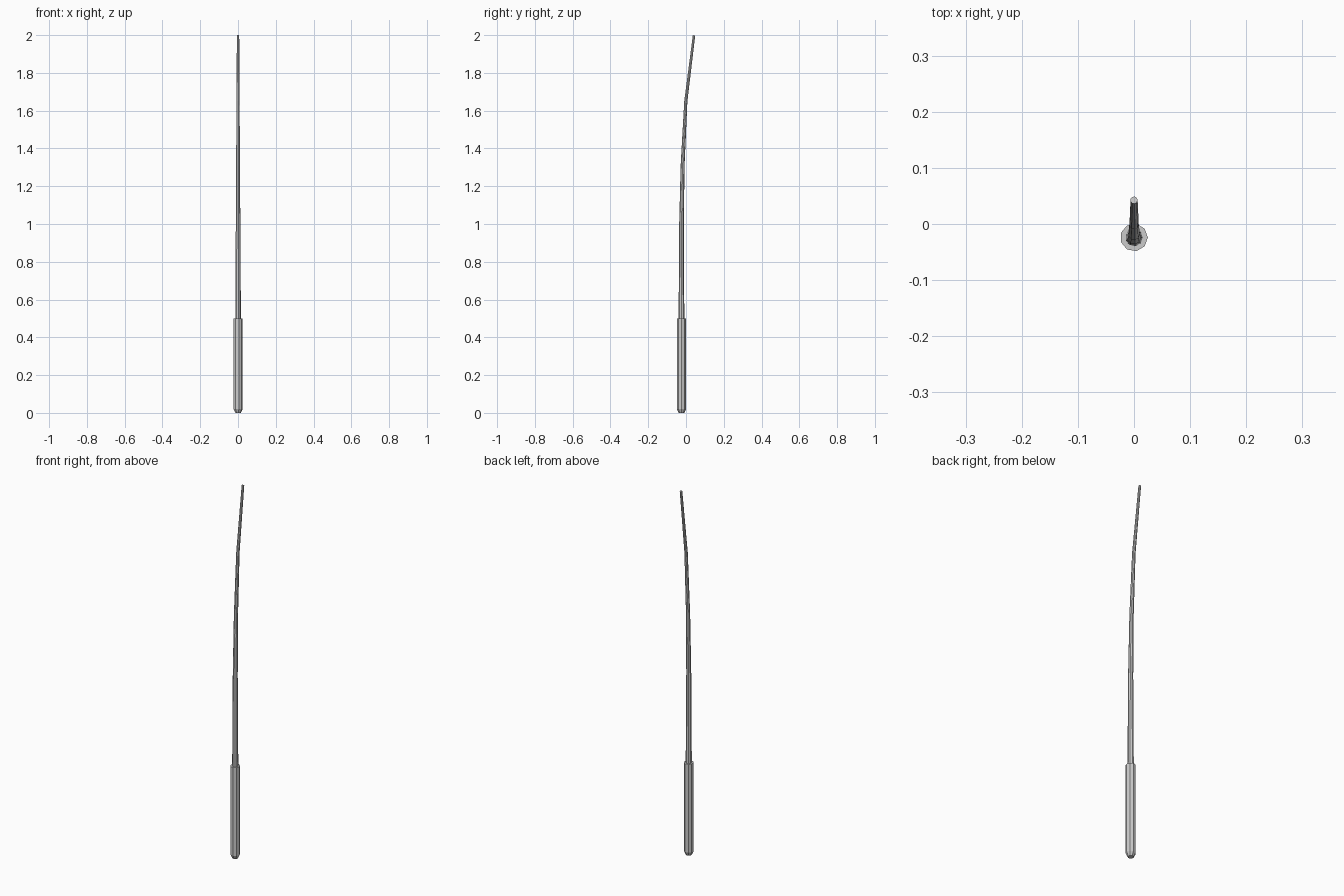
import bpy, bmesh
from math import cos, sin, pi, atan2
from mathutils import Vector

if "Cube" in bpy.data.objects:
    bpy.data.objects.remove(bpy.data.objects["Cube"])

SIDES = 9


def loft(name, stations):
    """Flat-faced tube through (y, z, radius) rings, tilted to follow the path, with capped ends."""
    bm = bmesh.new()
    rings = []
    for i, (y, z, r) in enumerate(stations):
        a, b = stations[max(i - 1, 0)], stations[min(i + 1, len(stations) - 1)]
        tilt = atan2(b[0] - a[0], b[1] - a[1])
        ring = []
        for k in range(SIDES):
            t = 2 * pi * k / SIDES
            u, v = r * cos(t), r * sin(t)
            ring.append(bm.verts.new((u, y + v * cos(tilt), z - v * sin(tilt))))
        rings.append(ring)
    for lo, hi in zip(rings, rings[1:]):
        for k in range(SIDES):
            n = (k + 1) % SIDES
            bm.faces.new((lo[k], lo[n], hi[n], hi[k]))
    bm.faces.new(rings[0][::-1])
    bm.faces.new(rings[-1])
    mesh = bpy.data.meshes.new(name)
    bm.to_mesh(mesh)
    bm.free()
    obj = bpy.data.objects.new(name, mesh)
    bpy.context.collection.objects.link(obj)
    return obj


Y0 = -0.024

# Straight grip with a chamfered butt
loft("handle", [(Y0, 0.0, 0.015), (Y0, 0.02, 0.0247), (Y0, 0.5, 0.0247)])

# Tapering shaft that bends backwards towards the tip
loft("shaft", [(Y0, 0.49, 0.0155), (Y0, 0.99, 0.0125), (-0.018, 1.31, 0.0105),
               (-0.001, 1.65, 0.0085), (0.0425, 1.999, 0.0065)])
